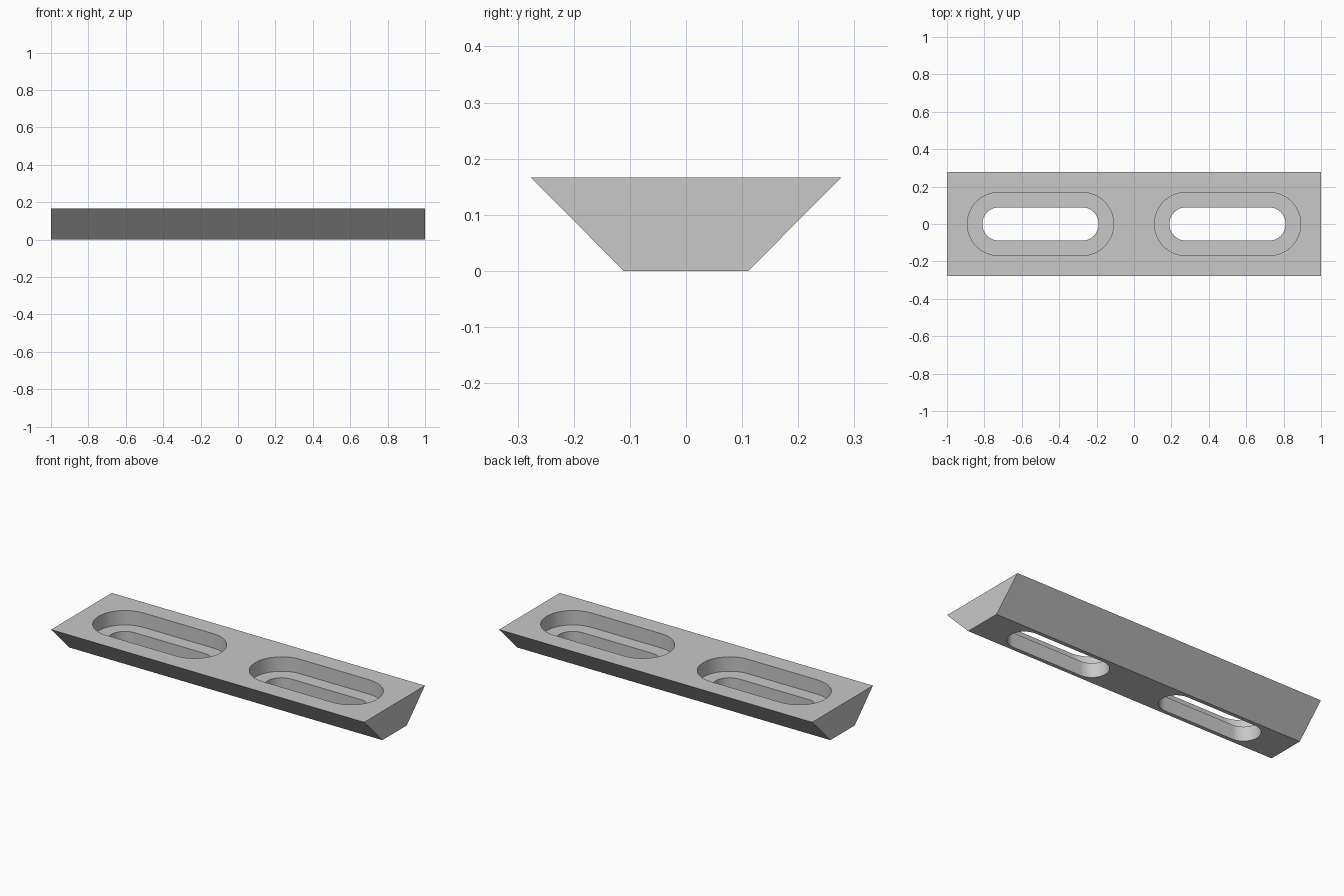
import bpy, bmesh, math

cube = bpy.data.objects.get("Cube")
if cube:
    bpy.data.objects.remove(cube, do_unlink=True)

HEIGHT = 1 / 6
LEDGE = HEIGHT / 2
SLOT_X = 0.5
HALF_STRAIGHT = 0.222

grey = bpy.data.materials.new("plain grey")
grey.use_nodes = True
colour = (0.58, 0.58, 0.58, 1)
grey.diffuse_color = colour
grey.node_tree.nodes["Principled BSDF"].inputs["Base Color"].default_value = colour


def extrude_outline(name, points, offset):
    """Solid made by extruding a flat outline along the offset vector."""
    bm = bmesh.new()
    face = bm.faces.new([bm.verts.new(p) for p in points])
    result = bmesh.ops.extrude_face_region(bm, geom=[face])
    moved = [g for g in result["geom"] if isinstance(g, bmesh.types.BMVert)]
    bmesh.ops.translate(bm, verts=moved, vec=offset)
    bmesh.ops.recalc_face_normals(bm, faces=bm.faces)
    mesh = bpy.data.meshes.new(name)
    bm.to_mesh(mesh)
    bm.free()
    mesh.materials.append(grey)
    obj = bpy.data.objects.new(name, mesh)
    bpy.context.collection.objects.link(obj)
    return obj


def slot_cutter(name, x, radius, bottom, top, steps=24):
    """Upright prism with a rounded-end slot outline."""
    points = []
    for side in (1, -1):
        for i in range(steps + 1):
            a = math.pi * (i / steps - 0.5)
            points.append((x + side * (HALF_STRAIGHT + radius * math.cos(a)),
                           side * radius * math.sin(a), bottom))
    obj = extrude_outline(name, points, (0, 0, top - bottom))
    obj.hide_render = True
    return obj


# Bar with a trapezoid section, wider at the top
section = [(-1, -0.111, 0), (-1, 0.111, 0), (-1, 0.277, HEIGHT), (-1, -0.277, HEIGHT)]
bar = extrude_outline("slotted_bar", section, (2, 0, 0))

# Two through slots, each with a wider recess from the top
cutters = []
for side, x in (("right", -SLOT_X), ("left", SLOT_X)):
    cutters.append(slot_cutter(side + "_recess_cutter", x, 0.169, LEDGE, HEIGHT + 0.1))
    cutters.append(slot_cutter(side + "_slot_cutter", x, 0.089, -0.1, HEIGHT + 0.1))

bpy.ops.object.select_all(action="DESELECT")
bpy.context.view_layer.objects.active = bar
bar.select_set(True)
for cutter in cutters:
    mod = bar.modifiers.new(cutter.name, "BOOLEAN")
    mod.operation = "DIFFERENCE"
    mod.solver = "EXACT"
    mod.object = cutter
    bpy.ops.object.modifier_apply(modifier=mod.name)
for cutter in cutters:
    bpy.data.objects.remove(cutter, do_unlink=True)

# Smooth slot walls, sharp rims
bpy.ops.object.shade_smooth_by_angle(angle=math.radians(30))
